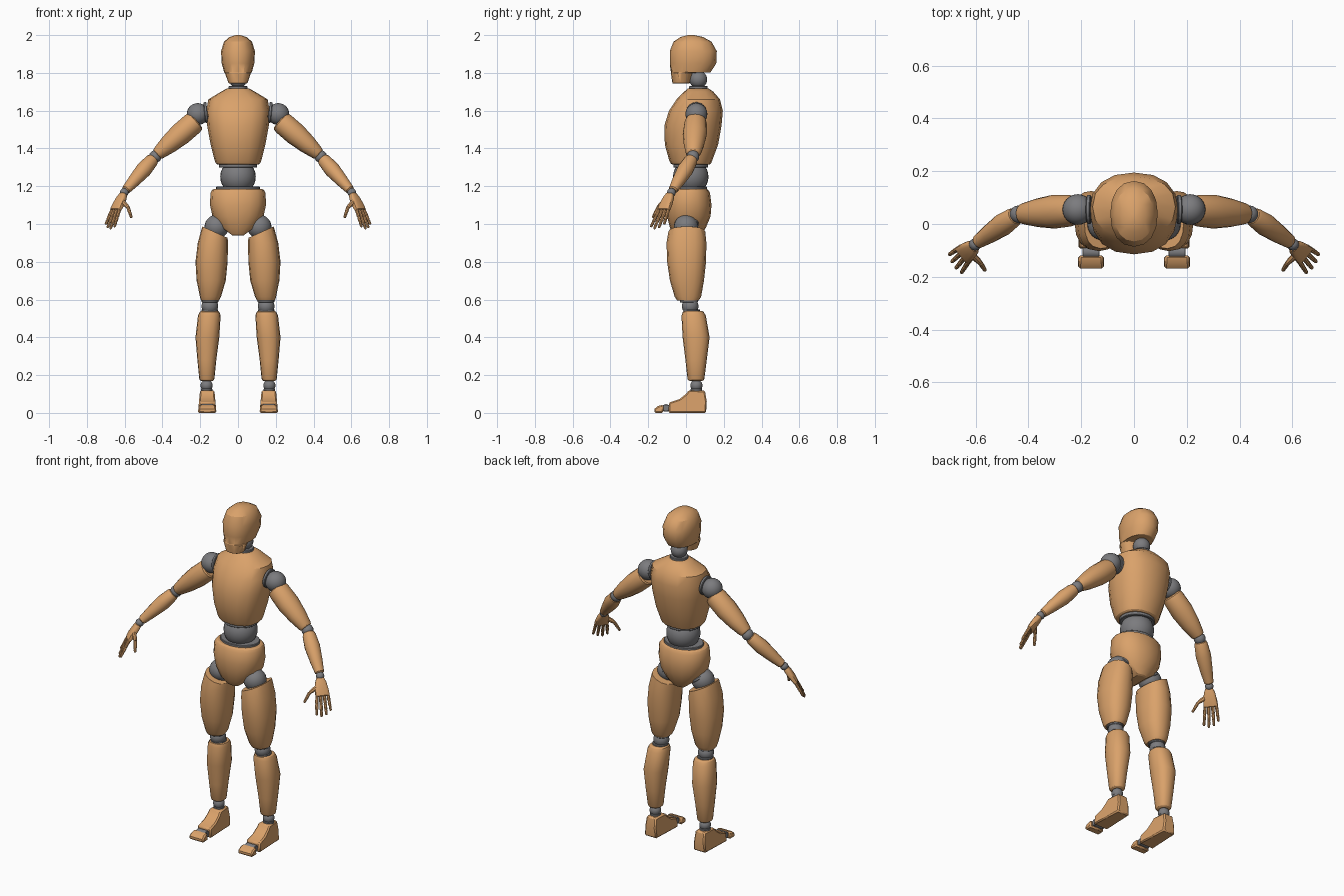
import bpy
import bmesh
from math import cos, sin, pi, copysign, radians
from mathutils import Vector

if "Cube" in bpy.data.objects:
    bpy.data.objects.remove(bpy.data.objects["Cube"])


def material(name, colour):
    mat = bpy.data.materials.new(name)
    mat.use_nodes = True
    mat.diffuse_color = colour
    mat.node_tree.nodes["Principled BSDF"].inputs["Base Color"].default_value = colour
    return mat


WOOD = material("warm wood", (0.7, 0.36, 0.145, 1))
GREY = material("joint grey", (0.2, 0.2, 0.21, 1))
parts = []


def finish(name, bm, mat, bevel=0.0):
    """Turn a bmesh into an object with optional chamfered hard edges."""
    bmesh.ops.recalc_face_normals(bm, faces=bm.faces)
    mesh = bpy.data.meshes.new(name)
    bm.to_mesh(mesh)
    bm.free()
    mesh.materials.append(mat)
    obj = bpy.data.objects.new(name, mesh)
    bpy.context.collection.objects.link(obj)
    parts.append(obj)
    if bevel:
        mod = obj.modifiers.new("chamfer", "BEVEL")
        mod.width = bevel
        mod.segments = 1
        mod.limit_method = "ANGLE"
        mod.angle_limit = radians(50)
    return obj


def loft(name, rings, axis, mat=WOOD, sides=16, power=2.0, bevel=0.006, cuts=()):
    """Skin oval rings (centre, half width u, half width v) that lie across an axis."""
    axis = Vector(axis).normalized()
    u = Vector((1, 0, 0)) if abs(axis.z) > 0.99 else axis.cross(Vector((0, 0, 1))).normalized()
    v = axis.cross(u)
    bm = bmesh.new()
    loops = []
    for centre, ru, rv in rings:
        loop = []
        for i in range(sides):
            c, s = cos(2 * pi * i / sides), sin(2 * pi * i / sides)
            cu = copysign(abs(c) ** (2 / power), c)
            sv = copysign(abs(s) ** (2 / power), s)
            loop.append(bm.verts.new(Vector(centre) + u * ru * cu + v * rv * sv))
        loops.append(loop)
    for low, high in zip(loops, loops[1:]):
        for i in range(sides):
            j = (i + 1) % sides
            bm.faces.new((low[i], low[j], high[j], high[i]))
    bm.faces.new(loops[0])
    bm.faces.new(loops[-1])
    for point, normal in cuts:
        geom = bm.verts[:] + bm.edges[:] + bm.faces[:]
        cut = bmesh.ops.bisect_plane(bm, geom=geom, plane_co=point, plane_no=normal,
                                     dist=1e-5, clear_outer=True)
        edges = [e for e in cut["geom_cut"] if isinstance(e, bmesh.types.BMEdge)]
        bmesh.ops.contextual_create(bm, geom=edges)
    return finish(name, bm, mat, bevel)


def stack(name, rows, side=1, **kw):
    """Upright loft from rows of height, centre x, half width, front y, back y."""
    rings = [((side * x, (f + b) / 2, z), w, (b - f) / 2) for z, x, w, f, b in rows]
    return loft(name, rings, (0, 0, 1), **kw)


def limb(name, start, end, rows, **kw):
    """Loft between two points from rows of fraction, half width u, half width v."""
    a, b = Vector(start), Vector(end)
    return loft(name, [(a.lerp(b, t), ru, rv) for t, ru, rv in rows], b - a, **kw)


def collar(name, centre, axis, ru, rv, half=0.008):
    step = Vector(axis).normalized() * half
    c = Vector(centre)
    return loft(name, [(c - step, ru, rv), (c + step, ru, rv)], axis, mat=GREY,
                sides=24, bevel=0.003)


def ball(name, centre, radius):
    bm = bmesh.new()
    bmesh.ops.create_uvsphere(bm, u_segments=24, v_segments=14, radius=radius)
    bmesh.ops.translate(bm, verts=bm.verts, vec=centre)
    return finish(name, bm, GREY)


def block(name, profile, x, half):
    """Side profile of (y, z) points given width, narrowing upwards and at the heel."""
    bm = bmesh.new()
    rows = []
    for s in (-1, 1):
        rows.append([bm.verts.new((x + s * (half - 0.09 * z - max(0, y - 0.05) * 0.15), y, z))
                     for y, z in profile])
        bm.faces.new(rows[-1])
    n = len(profile)
    for i in range(n):
        j = (i + 1) % n
        bm.faces.new((rows[0][i], rows[0][j], rows[1][j], rows[1][i]))
    return finish(name, bm, WOOD, 0.007)


# Head and neck
stack("head", [(1.745, 0, 0.05, -0.072, 0.02), (1.80, 0, 0.07, -0.08, 0.035),
               (1.803, 0, 0.074, -0.08, 0.13), (1.85, 0, 0.086, -0.086, 0.16),
               (1.915, 0, 0.09, -0.086, 0.163), (1.965, 0, 0.074, -0.066, 0.135),
               (1.99, 0, 0.045, -0.03, 0.09), (2.0, 0, 0.012, 0.01, 0.04)], power=2.2)
ball("neck_ball", (0, 0.065, 1.765), 0.047)
collar("neck_collar", (0, 0.065, 1.722), (0, 0, 1), 0.05, 0.05)

# Chest, waist and pelvis
stack("chest", [(1.315, 0, 0.115, -0.078, 0.13), (1.34, 0, 0.125, -0.09, 0.14),
                (1.42, 0, 0.145, -0.112, 0.17), (1.52, 0, 0.163, -0.115, 0.188),
                (1.60, 0, 0.168, -0.09, 0.195), (1.66, 0, 0.157, -0.05, 0.18),
                (1.70, 0, 0.09, -0.01, 0.145), (1.717, 0, 0.06, 0.01, 0.12)], power=2.3)
collar("upper_waist_collar", (0, 0.025, 1.31), (0, 0, 1), 0.1, 0.092, 0.012)
ball("waist_ball", (0, 0.025, 1.25), 0.094)
collar("lower_waist_collar", (0, 0.02, 1.19), (0, 0, 1), 0.117, 0.09)
stack("pelvis", [(0.94, 0, 0.06, -0.06, 0.08), (0.98, 0, 0.1, -0.085, 0.105),
                 (1.04, 0, 0.135, -0.1, 0.13), (1.1, 0, 0.148, -0.107, 0.135),
                 (1.165, 0, 0.146, -0.097, 0.127), (1.185, 0, 0.134, -0.085, 0.115)],
      power=2.2, cuts=[((s * 0.11, 0, 1.0), (s * 0.6, 0, -0.8)) for s in (1, -1)])

for side, label in ((1, "left_"), (-1, "right_")):
    def at(x, y, z):
        return Vector((side * x, y, z))

    # Arm
    ball(label + "shoulder_ball", at(0.213, 0.055, 1.582), 0.058)
    collar(label + "shoulder_collar", at(0.17, 0.055, 1.59), at(1, 0, -0.1), 0.055, 0.055)
    shoulder, elbow_top = at(0.222, 0.052, 1.547), at(0.43, 0.038, 1.367)
    limb(label + "upper_arm", shoulder, elbow_top,
         [(0, 0.054, 0.056), (0.1, 0.06, 0.06), (0.4, 0.064, 0.06), (0.7, 0.054, 0.05),
          (0.95, 0.04, 0.036), (1, 0.033, 0.03)])
    ball(label + "elbow_ball", at(0.438, 0.037, 1.357), 0.033)
    limb(label + "forearm", at(0.447, 0.032, 1.347), at(0.595, -0.07, 1.178),
         [(0, 0.03, 0.03), (0.07, 0.037, 0.036), (0.35, 0.043, 0.042),
          (0.7, 0.035, 0.033), (1, 0.025, 0.023)])
    ball(label + "wrist_ball", at(0.602, -0.077, 1.167), 0.023)

    # Hand with four spread fingers and a thumb
    wrist, down, across = at(0.605, -0.083, 1.16), at(0.42, -0.35, -0.84), at(-0.62, -0.78, 0)
    knuckles = wrist + down * 0.105
    limb(label + "palm", wrist, knuckles,
         [(0, 0.02, 0.016), (0.25, 0.031, 0.019), (0.7, 0.039, 0.018), (1, 0.041, 0.013)],
         power=3, bevel=0.004)
    finger_shape = [(0, 0.009, 0.009), (0.36, 0.0095, 0.009), (0.4, 0.007, 0.007),
                    (0.44, 0.009, 0.009), (0.68, 0.0085, 0.008), (0.71, 0.006, 0.006),
                    (0.74, 0.008, 0.008), (0.95, 0.007, 0.007), (1, 0.004, 0.004)]
    for k, finger, length in ((-1.5, "little", 0.085), (-0.5, "ring", 0.105),
                              (0.5, "middle", 0.112), (1.5, "index", 0.1)):
        base = knuckles + across * k * 0.021 - down * 0.005
        tip = base + (down + across * k * 0.07 + at(-0.08, 0, -0.08)) * length
        limb(label + finger + "_finger", base, tip, finger_shape, sides=8, bevel=0)
    thumb = [at(0.612, -0.118, 1.118), at(0.582, -0.148, 1.088), at(0.564, -0.176, 1.033)]
    limb(label + "thumb_base", thumb[0], thumb[1],
         [(0, 0.012, 0.014), (0.6, 0.012, 0.013), (1, 0.009, 0.009)], sides=8, bevel=0)
    limb(label + "thumb_tip", thumb[1], thumb[2],
         [(0, 0.009, 0.009)] + finger_shape[3:], sides=8, bevel=0)

    # Leg
    ball(label + "hip_ball", at(0.113, 0, 0.985), 0.064)
    collar(label + "hip_collar", at(0.103, 0.005, 1.0), at(0.6, 0, -0.8), 0.062, 0.05)
    stack(label + "thigh", [(0.595, 0.148, 0.048, -0.047, 0.067), (0.615, 0.146, 0.056, -0.06, 0.08),
                            (0.7, 0.142, 0.077, -0.085, 0.095), (0.8, 0.14, 0.085, -0.1, 0.106),
                            (0.9, 0.133, 0.08, -0.103, 0.108), (0.98, 0.125, 0.066, -0.09, 0.1),
                            (1.02, 0.12, 0.055, -0.08, 0.09)],
          side, power=2.3, cuts=[(at(0.12, 0, 0.956), at(-0.41, 0, 0.91))])
    collar(label + "upper_knee_collar", at(0.148, 0.015, 0.593), (0, 0, 1), 0.044, 0.048)
    ball(label + "knee_ball", at(0.149, 0.022, 0.565), 0.044)
    collar(label + "lower_knee_collar", at(0.15, 0.03, 0.54), (0, 0, 1), 0.044, 0.044)
    stack(label + "shin", [(0.168, 0.165, 0.034, 0.015, 0.09), (0.18, 0.165, 0.04, 0.008, 0.097),
                           (0.28, 0.165, 0.05, -0.003, 0.11), (0.4, 0.162, 0.063, -0.018, 0.125),
                           (0.515, 0.152, 0.06, -0.024, 0.105), (0.54, 0.15, 0.05, -0.015, 0.09)],
          side, power=2.3)
    ball(label + "ankle_ball", at(0.166, 0.055, 0.145), 0.032)
    collar(label + "ankle_collar", at(0.166, 0.055, 0.122), (0, 0, 1), 0.03, 0.03)

    # Foot
    foot_x = side * 0.163
    block(label + "foot", [(0.106, 0), (0.11, 0.06), (0.1, 0.118), (0.015, 0.12), (0, 0.1),
                           (-0.035, 0.073), (-0.09, 0.055), (-0.093, 0)], foot_x, 0.049)
    limb(label + "toe_joint", at(0.13, -0.106, 0.026), at(0.196, -0.106, 0.026),
         [(0, 0.022, 0.02), (1, 0.022, 0.02)], mat=GREY, bevel=0.003)
    block(label + "toe", [(-0.12, 0), (-0.12, 0.044), (-0.15, 0.036), (-0.168, 0.02),
                          (-0.168, 0)], foot_x, 0.049)

# Smooth shading with crisp hard edges
bpy.ops.object.select_all(action="DESELECT")
for part in parts:
    part.select_set(True)
bpy.context.view_layer.objects.active = parts[0]
bpy.ops.object.shade_smooth_by_angle(angle=radians(32))
